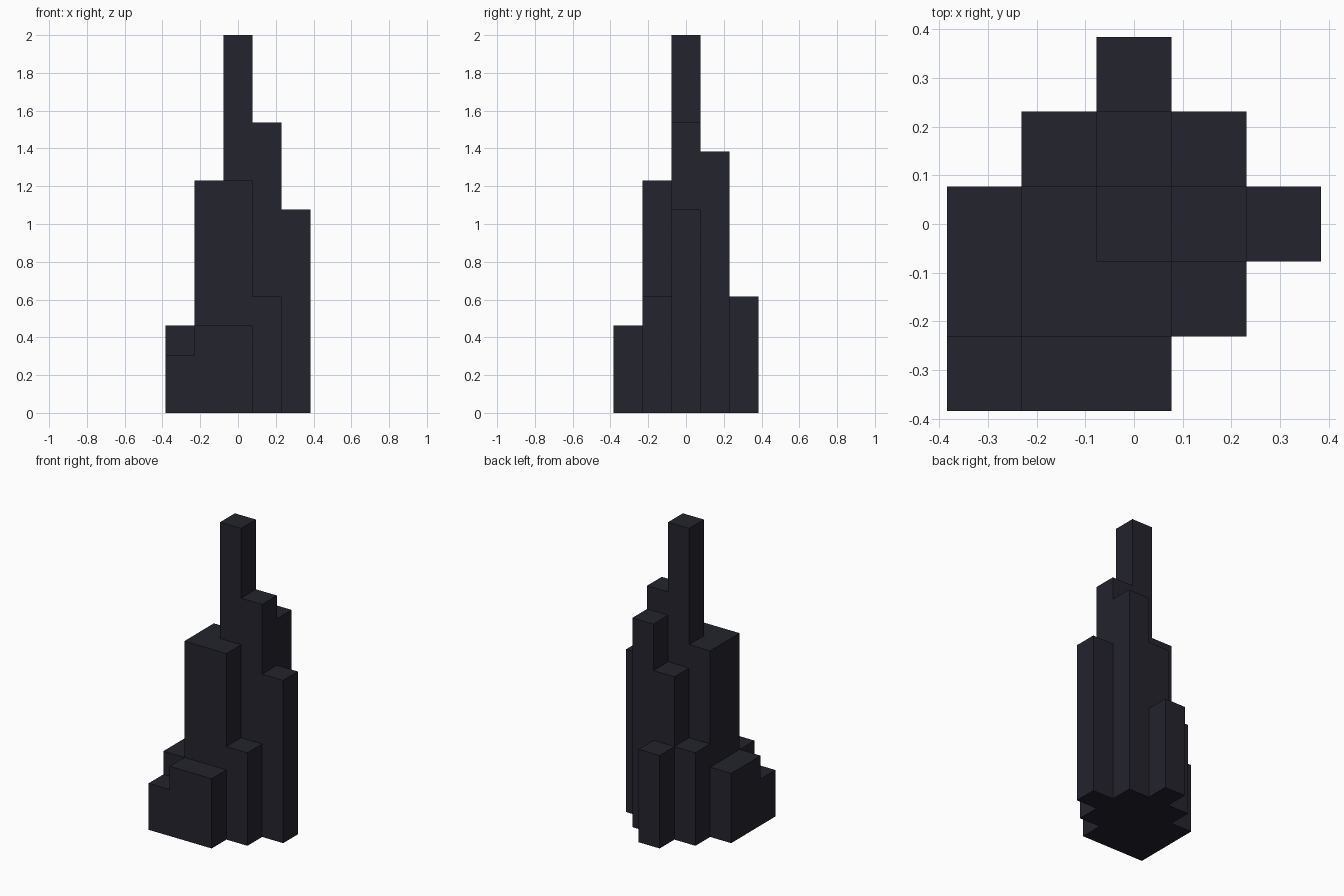
import bpy
import bmesh

UNIT = 2 / 13  # one grid cell

cube = bpy.data.objects.get("Cube")
if cube:
    bpy.data.objects.remove(cube, do_unlink=True)

# Single dark slate colour
slate = bpy.data.materials.new("dark_slate")
slate.use_nodes = True
colour = (0.017, 0.017, 0.026, 1)
slate.diffuse_color = colour
bsdf = next(n for n in slate.node_tree.nodes if n.type == "BSDF_PRINCIPLED")
bsdf.inputs["Base Color"].default_value = colour


def tower(name, outline, height):
    """Extrude a footprint, given in grid cells, up from the ground."""
    bm = bmesh.new()
    base = bm.faces.new([bm.verts.new((x * UNIT, y * UNIT, 0)) for x, y in outline])
    top = bmesh.ops.extrude_face_region(bm, geom=[base], use_keep_orig=True)
    verts = [v for v in top["geom"] if isinstance(v, bmesh.types.BMVert)]
    bmesh.ops.translate(bm, verts=verts, vec=(0, 0, height * UNIT))
    bmesh.ops.recalc_face_normals(bm, faces=bm.faces)
    mesh = bpy.data.meshes.new(name)
    bm.to_mesh(mesh)
    bm.free()
    mesh.materials.append(slate)
    bpy.context.collection.objects.link(bpy.data.objects.new(name, mesh))


def block(name, x, y, height, width=1, depth=1):
    """Rectangular tower whose lowest corner cell is centred on x, y."""
    a, b = x - 0.5, y - 0.5
    tower(name, [(a, b), (a + width, b), (a + width, b + depth), (a, b + depth)], height)


# Central spire and the L-shaped shoulder wrapped around it
block("central_spire", 0, 0, 13)
tower("front_right_shoulder",
      [(-1.5, -1.5), (0.5, -1.5), (0.5, -0.5), (-0.5, -0.5), (-0.5, 0.5), (-1.5, 0.5)], 8)

# Towers on the left side
block("left_inner_tower", 1, 0, 10)
block("left_outer_tower", 2, 0, 7)
block("left_front_step", 1, -1, 4)
block("left_back_tower", 1, 1, 9)

# Towers at the back
block("back_inner_tower", 0, 1, 7)
block("back_outer_step", 0, 2, 4)
block("right_back_step", -1, 1, 4)

# Low steps at the front and right
block("front_step", -1, -2, 3, width=2)
block("right_step", -2, -1, 3, depth=2)
block("front_right_corner_step", -2, -2, 2)
